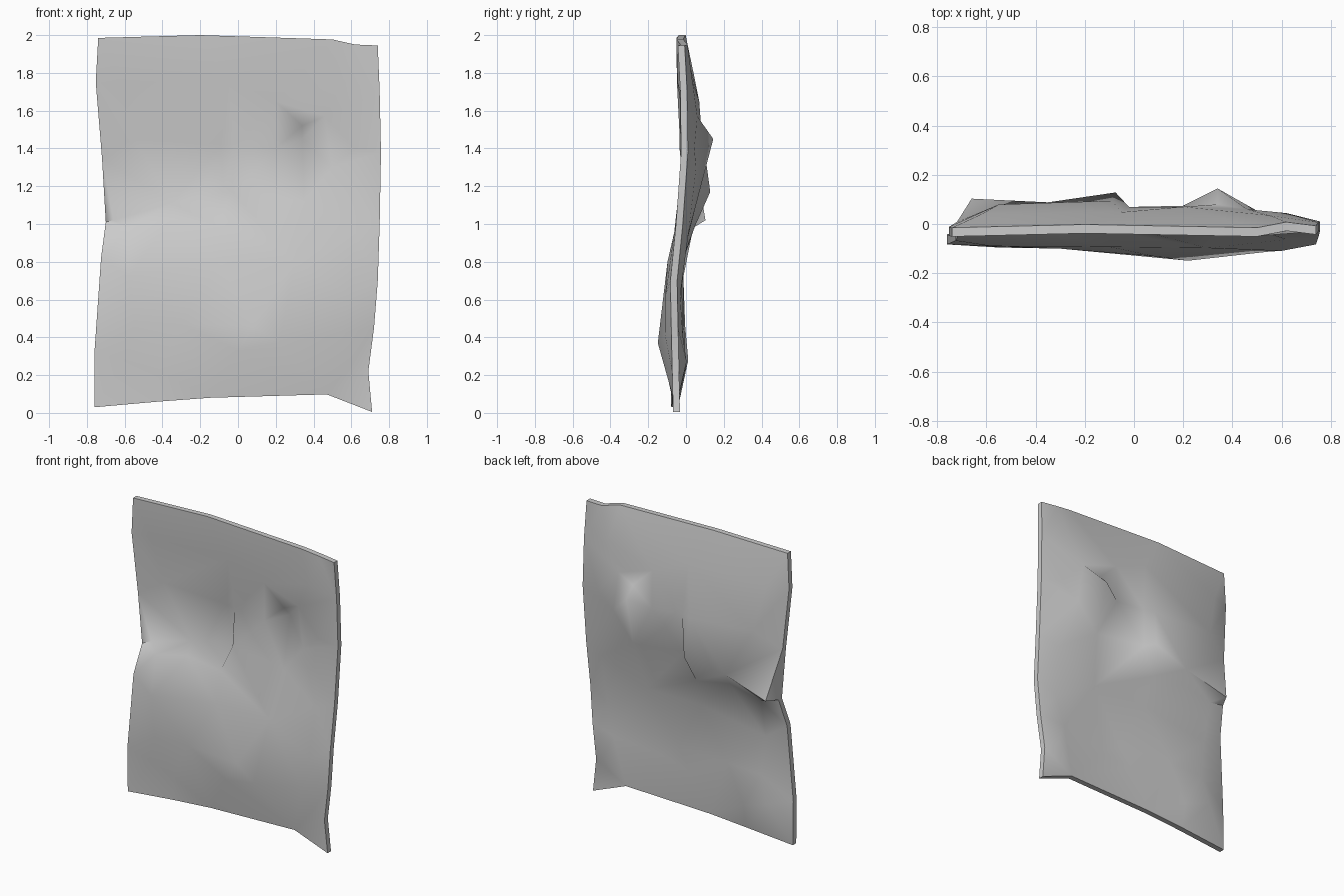
import bpy, bmesh
from mathutils import Vector
from mathutils.geometry import delaunay_2d_cdt

if "Cube" in bpy.data.objects:
    bpy.data.objects.remove(bpy.data.objects["Cube"])

# Seam around the sack, counter-clockwise from the front: x, z, y
SEAM = [
    (-.76, .03, -.06), (-.42, .06, -.055), (-.15, .08, -.055), (.47, .098, -.055), (.71, .005, -.05),
    (.69, .22, -.055), (.72, .45, -.06), (.74, .70, -.065), (.75, 1.0, -.035), (.757, 1.38, -.008),
    (.75, 1.7, -.012), (.74, 1.945, -.025), (.62, 1.95, -.01), (.50, 1.977, -.033), (-.2, 2.0, -.02),
    (-.74, 1.985, -.033), (-.753, 1.75, -.03), (-.72, 1.35, -.01), (-.70, 1.01, .005),
    (-.725, .82, -.05), (-.76, .32, -.065),
]
SEAM_HALF = .018

# Crumpled inside of the sack: x, z, y
INSIDE = [
    # top fold and middle of the upper part
    (-.62, 1.75, .0), (-.05, 1.76, .008), (.55, 1.75, -.005), (.2, 1.65, .03), (-.55, 1.45, .04),
    (-.02, 1.42, .03), (-.09, 1.42, .055),
    # ridge of the sunken panel, and the shelf below it
    (-.075, 1.17, .09), (-.35, 1.11, .05), (-.66, 1.02, .065),
    (-.03, 1.17, .025), (-.11, .99, .01), (-.35, 1.03, .0), (-.58, .98, .0),
    # dent with a diagonal crease
    (.20, 1.40, .035), (.34, 1.52, .04), (.46, 1.57, .02), (.34, 1.45, .105),
    (.35, 1.12, .02), (.50, 1.3, .015), (.62, 1.4, .005),
    # waist
    (-.58, .72, -.052), (-.1, .80, -.055), (.3, .80, -.06), (.62, .95, -.025), (.60, .62, -.07),
    # bottom tucks and belly
    (-.60, .28, -.032), (-.55, .46, -.05), (-.30, .47, -.055), (.08, .46, -.085),
    (.0, .33, -.08), (.22, .37, -.1), (-.42, .22, -.045), (.55, .42, -.065), (.61, .27, -.04),
]


def half_thickness(z):
    """Thin at top and bottom, fuller at the belly."""
    pts = [(0, .02), (.35, .05), (.65, .038), (1.1, .038), (1.6, .04), (1.8, .04), (2, .02)]
    for (a, va), (b, vb) in zip(pts, pts[1:]):
        if z <= b:
            return va + (vb - va) * (z - a) / (b - a)
    return pts[-1][1]


# Triangulate the outline with the inner fold points
points = SEAM + INSIDE
n = len(SEAM)
flat = [Vector((x, z)) for x, z, y in points]
rim = [(i, (i + 1) % n) for i in range(n)]
coords, _, tris, origin, _, _ = delaunay_2d_cdt(flat, rim, [], 1, 1e-5)

bm = bmesh.new()
sheets = []
for side in (-1, 1):
    verts = []
    for o in origin:
        k = o[0]
        x, z, y = points[k]
        half = SEAM_HALF if k < n else half_thickness(z)
        verts.append(bm.verts.new((x, y + side * half, z)))
    sheets.append(verts)
    for t in tris:
        bm.faces.new([verts[i] for i in t])

# Seam strip joining front and back
index = {o[0]: i for i, o in enumerate(origin)}
front, back = sheets
for a, b in rim:
    a, b = index[a], index[b]
    bm.faces.new((front[a], back[a], back[b], front[b]))

bmesh.ops.recalc_face_normals(bm, faces=bm.faces)
mesh = bpy.data.meshes.new("crumpled_sack")
bm.to_mesh(mesh)
bm.free()
sack = bpy.data.objects.new("crumpled_sack", mesh)
bpy.context.collection.objects.link(sack)
bpy.context.view_layer.objects.active = sack
sack.select_set(True)
bpy.ops.object.shade_smooth_by_angle(angle=1.0)
